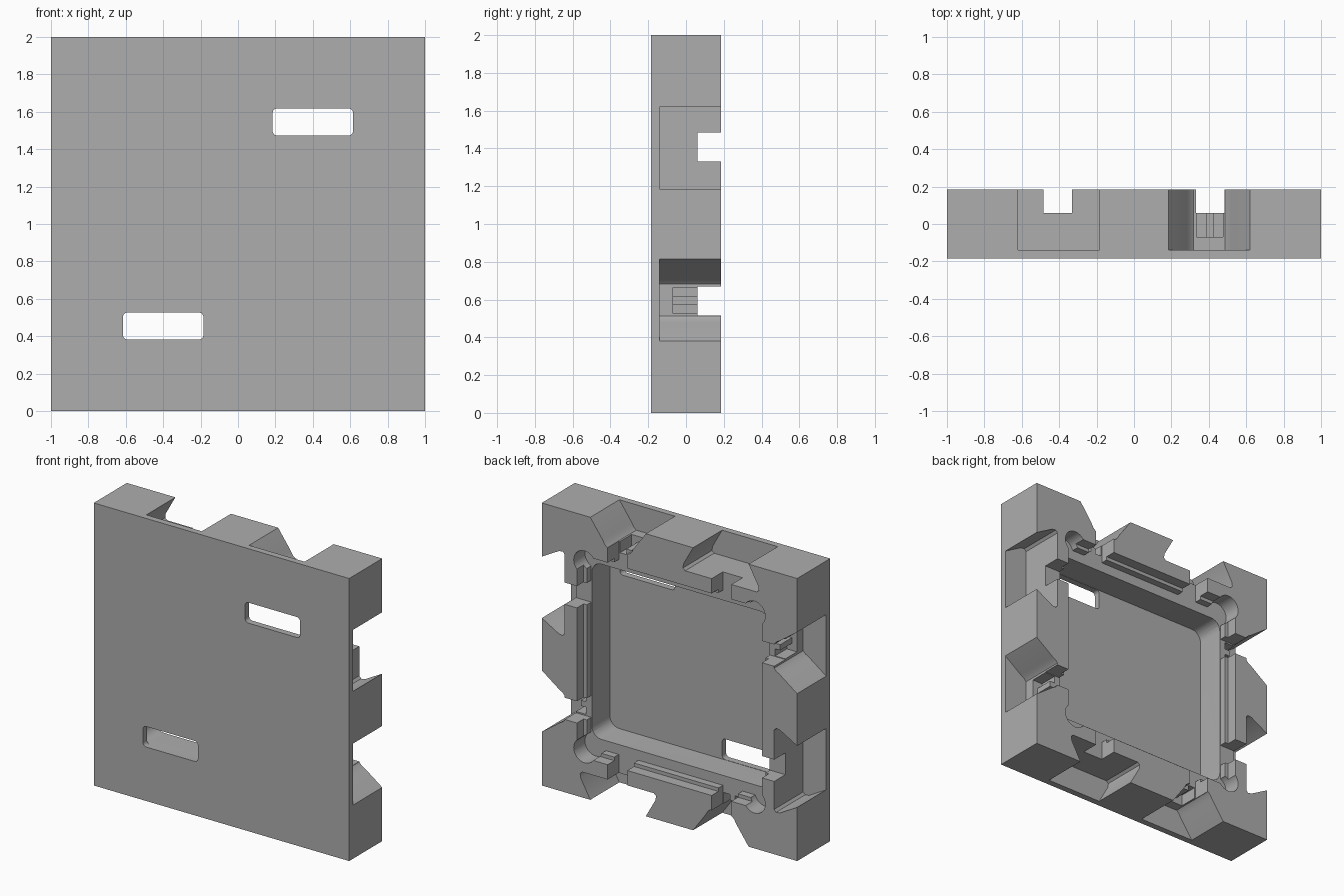
import bpy, bmesh, math

if "Cube" in bpy.data.objects:
    bpy.data.objects.remove(bpy.data.objects["Cube"])

grey = bpy.data.materials.new("plain grey")
grey.diffuse_color = (0.42, 0.42, 0.42, 1)
grey.use_nodes = True
grey.node_tree.nodes["Principled BSDF"].inputs["Base Color"].default_value = grey.diffuse_color


def prism(name, pts, y0, y1, turns=0):
    """Extrude an outline, centred on the plate, along y; turn it by quarter turns."""
    for _ in range(turns):
        pts = [(v, -u) for u, v in pts]
    bm = bmesh.new()
    a = [bm.verts.new((u, y0, v + 1)) for u, v in pts]
    b = [bm.verts.new((u, y1, v + 1)) for u, v in pts]
    n = len(pts)
    bm.faces.new(a)
    bm.faces.new(b[::-1])
    for i in range(n):
        bm.faces.new((a[i], b[i], b[(i + 1) % n], a[(i + 1) % n]))
    bmesh.ops.recalc_face_normals(bm, faces=bm.faces[:])
    me = bpy.data.meshes.new(name)
    bm.to_mesh(me)
    bm.free()
    ob = bpy.data.objects.new(name, me)
    bpy.context.collection.objects.link(ob)
    return ob


def rect(u0, u1, v0, v1):
    return [(u0, v0), (u1, v0), (u1, v1), (u0, v1)]


def rounded(u0, u1, v0, v1, r, n=6):
    pts = []
    for cu, cv, s in ((u1 - r, v1 - r, 0), (u0 + r, v1 - r, 90),
                      (u0 + r, v0 + r, 180), (u1 - r, v0 + r, 270)):
        for i in range(n + 1):
            t = math.radians(s + 90 * i / n)
            pts.append((cu + r * math.cos(t), cv + r * math.sin(t)))
    return pts


def disc(u, v, r, n=28):
    return [(u + r * math.cos(math.tau * i / n), v + r * math.sin(math.tau * i / n))
            for i in range(n)]


plate = prism("wall_plate", rect(-1, 1, -1, 1), -0.185, 0.185)


def cut(pts, y0, y1, turns=0):
    tool = prism("cutter", pts, y0, y1, turns)
    tool.hide_render = True
    mod = plate.modifiers.new("cut", 'BOOLEAN')
    mod.operation = 'DIFFERENCE'
    mod.solver = 'EXACT'
    mod.object = tool
    deps = bpy.context.evaluated_depsgraph_get()
    me = bpy.data.meshes.new_from_object(plate.evaluated_get(deps))
    plate.modifiers.clear()
    plate.data = me
    bpy.data.objects.remove(tool)


BACK = 0.25
# deep cavity and the wider stepped opening behind it
cut(rounded(-0.695, 0.695, -0.62, 0.62, 0.075), -0.14, BACK)
cut(rect(-0.70, 0.70, -0.69, 0.69), 0.06, BACK)
cut(rect(-0.725, 0.725, -0.715, 0.715), 0.11, BACK)

# half outlines of the edge pockets, as (offset from centre, height)
wedge = [(0.2175, 1.0), (0.12, 0.865), (0.105, 0.838), (0.085, 0.82)]
dovetail = [(0.2175, 1.0), (0.293, 0.865), (0.297, 0.835), (0.28, 0.82)]


def pocket(half, centre):
    right = [(half[0][0], 1.1)] + half
    return ([(centre + d, h) for d, h in right] +
            [(centre - d, h) for d, h in reversed(right)])


for k in range(4):
    # round corner reliefs of the opening
    cut(disc(0.665, 0.665, 0.085), 0.06, BACK, k)
    # wedge pocket and dovetail pocket on each edge
    cut(pocket(wedge, 0.4025), -0.14, BACK, k)
    cut(pocket(dovetail, -0.4025), -0.14, BACK, k)
    # open channels from the pockets into the cavity
    for c in (-0.4075, 0.4075):
        cut(rect(c - 0.077, c + 0.077, 0.55, 0.9), 0.06, BACK, k)
    # ribbed latch recess in the wedge pocket
    cut(rect(0.335, 0.475, 0.78, 0.9), -0.07, 0.09, k)
    cut(rect(0.335, 0.385, 0.74, 0.8), -0.07, 0.09, k)
    cut(rect(0.425, 0.475, 0.74, 0.8), -0.07, 0.09, k)

# two rounded slots through the front
for k in (0, 2):
    cut(rounded(0.185, 0.615, 0.473, 0.618, 0.025), -0.25, -0.1, k)

plate.data.materials.clear()
plate.data.materials.append(grey)
for p in plate.data.polygons:
    p.material_index = 0
bpy.context.view_layer.objects.active = plate
plate.select_set(True)
bpy.ops.object.shade_smooth_by_angle(angle=math.radians(32))
